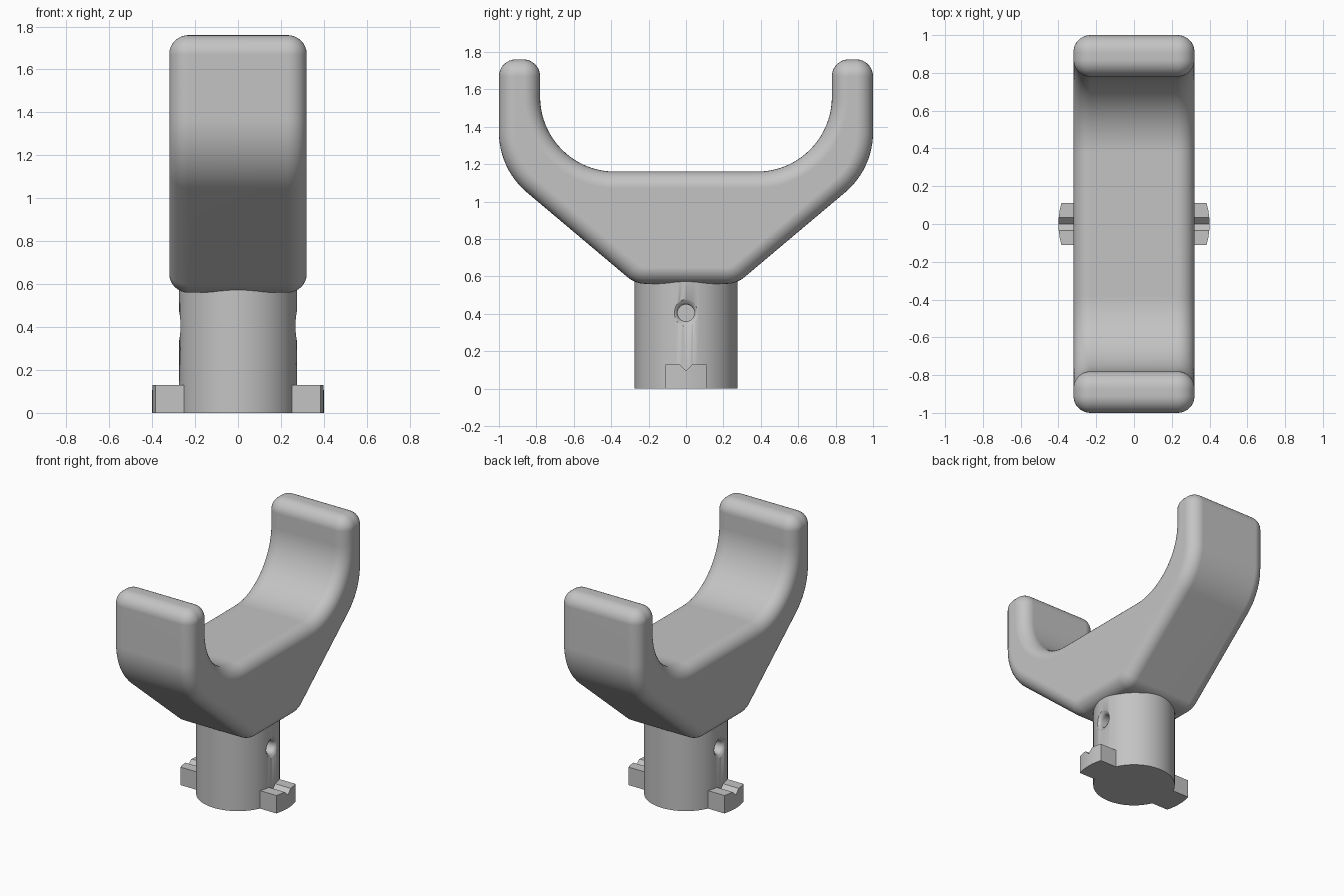
import bpy, bmesh
from math import sin, cos, pi, radians, sqrt, tan
from mathutils import Vector

if "Cube" in bpy.data.objects:
    bpy.data.objects.remove(bpy.data.objects["Cube"])

grey = bpy.data.materials.new("plain grey")
colour = (0.55, 0.55, 0.55, 1)
grey.diffuse_color = colour
grey.use_nodes = True
grey.node_tree.nodes["Principled BSDF"].inputs["Base Color"].default_value = colour


def finish(name, bm, angle=30):
    bmesh.ops.remove_doubles(bm, verts=bm.verts, dist=1e-5)
    bmesh.ops.recalc_face_normals(bm, faces=bm.faces)
    mesh = bpy.data.meshes.new(name)
    bm.to_mesh(mesh)
    bm.free()
    mesh.materials.append(grey)
    ob = bpy.data.objects.new(name, mesh)
    bpy.context.collection.objects.link(ob)
    bpy.ops.object.select_all(action='DESELECT')
    ob.select_set(True)
    bpy.context.view_layer.objects.active = ob
    bpy.ops.object.shade_smooth_by_angle(angle=radians(angle))
    return ob


def loft(bm, rings, caps=True):
    """Skin closed rings of points, optionally capping both ends."""
    loops = [[bm.verts.new(p) for p in ring] for ring in rings]
    n = len(loops[0])
    for a, b in zip(loops, loops[1:]):
        for i in range(n):
            j = (i + 1) % n
            bm.faces.new((a[i], a[j], b[j], b[i]))
    if caps:
        bm.faces.new(loops[0])
        bm.faces.new(loops[-1])


def arc(cy, cz, r, start, end, steps):
    angles = [radians(start + (end - start) * i / steps) for i in range(steps + 1)]
    return [Vector((cy + r * cos(a), cz + r * sin(a))) for a in angles]


def inset(points, d):
    """Move a counter-clockwise outline inwards by d, with mitred corners."""
    result = []
    n = len(points)
    for i, p in enumerate(points):
        e1 = (p - points[i - 1]).normalized()
        e2 = (points[(i + 1) % n] - p).normalized()
        n1, n2 = Vector((-e1.y, e1.x)), Vector((-e2.y, e2.x))
        result.append(p + (n1 + n2) * d / (1 + n1.dot(n2)))
    return result


# Cradle: half outline from the bottom, up the outside and down the inside
ROUND, HALF_WIDTH = 0.09, 0.32
BASE_R = 0.15
half = (arc(0.27 - BASE_R * tan(radians(20)), 0.56 + BASE_R, BASE_R, -90, -50, 6)
        + arc(0.58, 1.37, 0.42, -50, 0, 12)
        + arc(0.91, 1.67, 0.09, 0, 90, 8)
        + arc(0.87, 1.67, 0.09, 90, 180, 8)
        + arc(0.38, 1.56, 0.40, 0, -90, 20))
outline = half + [Vector((-p.x, p.y)) for p in reversed(half)]

# Rounded rims follow a quarter circle on each side
rim = [(0.97 * ROUND * (1 - cos(a)), HALF_WIDTH - ROUND * (1 - sin(a)))
       for a in (i * pi / 16 for i in range(9))]
section = [(d, x) for d, x in reversed(rim)]
section = [(d, -x) for d, x in reversed(section)]
# Sections run from one flat cheek to the other
quarter = [(0.97 * ROUND * (1 - cos(i * pi / 16)),
            HALF_WIDTH - ROUND * (1 - sin(i * pi / 16))) for i in range(9)]
section = [(d, -x) for d, x in reversed(quarter)] + quarter
bm = bmesh.new()
loft(bm, [[(x, p.x, p.y) for p in inset(outline, d)] for d, x in section])
cradle = finish("cradle", bm)
weighted = cradle.modifiers.new("flat cheeks", 'WEIGHTED_NORMAL')
weighted.keep_sharp = True


def ring_x(x, r, z, steps=32):
    return [(x, r * cos(2 * pi * i / steps), z + r * sin(2 * pi * i / steps))
            for i in range(steps)]


# Stem
STEM_R = 0.275
bm = bmesh.new()
loft(bm, [[(STEM_R * cos(2 * pi * i / 96), STEM_R * sin(2 * pi * i / 96), z)
           for i in range(96)] for z in (0, 0.6)])
stem = finish("stem", bm)

# Blind pin holes with flared mouths on both sides of the stem
for side, name in ((1, "left"), (-1, "right")):
    bm = bmesh.new()
    flare = [(0.16, 0.045), (0.245, 0.045), (0.256, 0.048),
             (0.264, 0.054), (0.27, 0.066), (0.30, 0.10)]
    loft(bm, [ring_x(side * x, r, 0.405) for x, r in flare])
    cutter = finish(name + "_hole_cutter", bm)
    cutter.hide_render = True
    cutter.hide_set(True)
    cut = stem.modifiers.new(name + " pin hole", 'BOOLEAN')
    cut.operation = 'DIFFERENCE'
    cut.object = cutter
    cut.solver = 'EXACT'

# Locking lugs with a V groove on top and a curved outer end
for side, name in ((1, "left"), (-1, "right")):
    bm = bmesh.new()
    rings = []
    for y in (-0.11, -0.07, -0.035, 0, 0.035, 0.07, 0.11):
        top = 0.13 - max(0, 0.035 - abs(y))
        end = sqrt(0.16 - y * y)
        rings.append([(side * 0.2, y, 0), (side * end, y, 0),
                      (side * end, y, top), (side * 0.2, y, top)])
    loft(bm, rings)
    finish(name + "_lug", bm)
